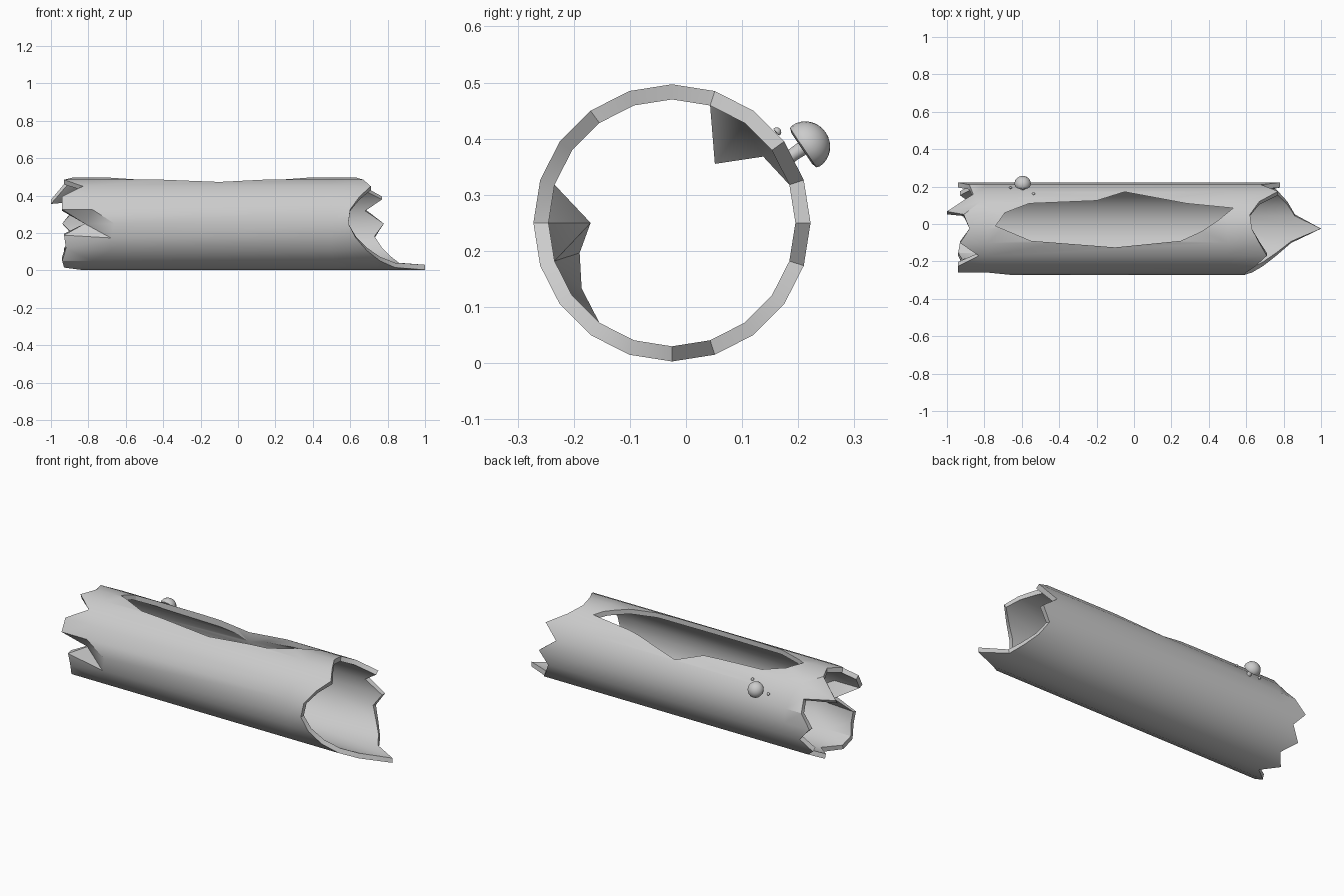
import bpy, bmesh, math
from mathutils import Vector

if "Cube" in bpy.data.objects:
    bpy.data.objects.remove(bpy.data.objects["Cube"])

SIDES, R, WALL = 20, 0.247, 0.027
CY, CZ = -0.025, 0.25


def finish(name, bm, angle=40):
    bmesh.ops.recalc_face_normals(bm, faces=bm.faces[:])
    me = bpy.data.meshes.new(name)
    bm.to_mesh(me)
    bm.free()
    ob = bpy.data.objects.new(name, me)
    bpy.context.collection.objects.link(ob)
    return ob


def smooth(ob, angle):
    bpy.ops.object.select_all(action='DESELECT')
    ob.select_set(True)
    bpy.context.view_layer.objects.active = ob
    bpy.ops.object.shade_smooth_by_angle(angle=math.radians(angle))


# Splintered ends: x of each column, clockwise from the top towards the back
left = [-.88, -.91, -1.0, -.86, -.88, -.94, -.87, -.93, -.86, -.92,
        -.84, -.93, -.94, -.92, -.93, -.82, -.94, -.94, -.83, -.93]
right = [.63, .62, .67, .77, .68, .78, .73, .77, .82, .86,
         1.0, .84, .76, .69, .63, .59, .60, .65, .71, .67]
# Columns whose left tip is broken inwards: tip radius and bend start
bent = {2: (.157, -.82), 3: (.228, -.80), 15: (.172, -.66),
        14: (.2, -.68), 13: (.226, -.68)}

# Hollow trunk
bm = bmesh.new()
skins = []
for inset in (0, WALL):
    cols = []
    for k in range(SIDES):
        a = 2 * math.pi * k / SIDES
        tip, root = bent.get(k, (R, -.78))
        col = []
        for x, r in ((left[k], tip), (root, R), (.5, R), (right[k], R)):
            r -= inset
            col.append(bm.verts.new((x, CY + r * math.sin(a), CZ + r * math.cos(a))))
        cols.append(col)
    skins.append(cols)
outer, inner = skins
for k in range(SIDES):
    n = (k + 1) % SIDES
    for cols in skins:
        for i in range(3):
            bm.faces.new((cols[k][i], cols[k][i + 1], cols[n][i + 1], cols[n][i]))
    for i in (0, 3):
        bm.faces.new((outer[k][i], outer[n][i], inner[n][i], inner[k][i]))
bmesh.ops.triangulate(bm, faces=[f for f in bm.faces if len({round(v.co.x, 2) for v in f.verts}) > 2
                                 and min(v.co.x for v in f.verts) < -.8])
log = finish("hollow_log", bm)

# Rotted opening along the top
outline = [(-.74, -.01), (-.69, .06), (-.56, .11), (-.2, .125), (-.05, .172), (.28, .11),
           (.53, .085), (.45, .02), (.36, -.04), (.25, -.09), (-.1, -.125), (-.55, -.09)]
bm = bmesh.new()
face = bm.faces.new([bm.verts.new((x, y, .3)) for x, y in outline])
ext = bmesh.ops.extrude_face_region(bm, geom=[face])
bmesh.ops.translate(bm, vec=(0, 0, .4), verts=[v for v in ext["geom"] if isinstance(v, bmesh.types.BMVert)])
cutter = finish("opening_cutter", bm)
cutter.hide_render = True
mod = log.modifiers.new("opening", 'BOOLEAN')
mod.operation, mod.object, mod.solver = 'DIFFERENCE', cutter, 'EXACT'
bpy.context.view_layer.objects.active = log
bpy.ops.object.modifier_apply(modifier="opening")
bpy.data.objects.remove(cutter)
smooth(log, 30)


# Mushrooms growing out of the back: stem and domed cap in one lathed profile
def mushroom(name, base, axis, size):
    profile = [(0, 0), (.3, 0), (.27, .4), (.3, .95), (.75, .78), (.96, .85)]
    profile += [(math.cos(t), 1 + .95 * math.sin(t)) for t in [i * math.pi / 16 for i in range(8)]]
    profile.append((0, 1.95))
    bm = bmesh.new()
    vs = [bm.verts.new((r * size, 0, h * size)) for r, h in profile]
    es = [bm.edges.new(p) for p in zip(vs, vs[1:])]
    bmesh.ops.spin(bm, geom=vs + es, cent=(0, 0, 0), axis=(0, 0, 1),
                   angle=2 * math.pi, steps=20, use_duplicate=False)
    bmesh.ops.remove_doubles(bm, verts=bm.verts[:], dist=1e-5)
    ob = finish(name, bm)
    ob.location = base
    ob.rotation_euler = Vector(axis).to_track_quat('Z', 'Y').to_euler()
    smooth(ob, 45)


mushroom("large_mushroom", (-.595, .178, .363), (0, .83, .56), .044)
mushroom("small_mushroom_a", (-.66, .188, .367), (0, .8, .6), .008)
mushroom("small_mushroom_b", (-.537, .156, .407), (0, .75, .66), .008)
